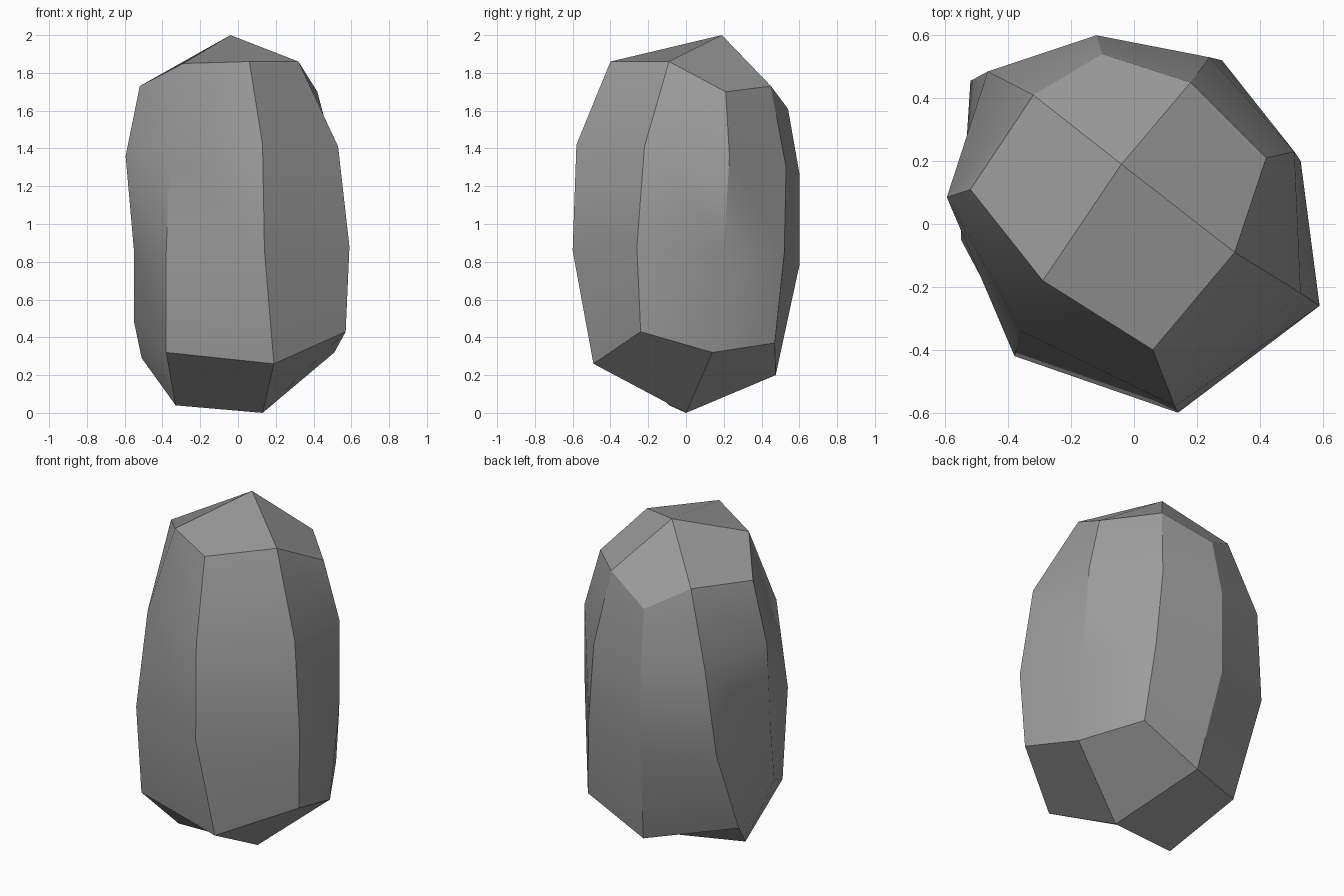
import bpy
import bmesh
import math

default_cube = bpy.data.objects.get("Cube")
if default_cube:
    bpy.data.objects.remove(default_cube, do_unlink=True)


def make_material(name, colour):
    material = bpy.data.materials.new(name)
    material.use_nodes = True
    material.diffuse_color = colour
    shader = material.node_tree.nodes["Principled BSDF"]
    shader.inputs["Base Color"].default_value = colour
    return material


# Ridges of the boulder, counter-clockwise, each running from shoulder to foot
ridges = {
    "front_right": [(-.29, -.18, 1.85), (-.36, -.34, 1.4), (-.38, -.42, .85), (-.38, -.37, .32)],
    "front": [(.06, -.4, 1.86), (.13, -.58, 1.42), (.14, -.6, .86), (.19, -.49, .26)],
    "front_left": [(.32, -.09, 1.86), (.53, -.22, 1.41), (.59, -.26, .88), (.57, -.24, .43)],
    "left": [(.42, .21, 1.7), (.51, .23, 1.36), (.53, .2, .85), (.51, .14, .32)],
    "back_left": [(.18, .45, 1.73), (.24, .53, 1.3), (.28, .52, .84), (.32, .47, .37)],
    "back": [(-.1, .54, 1.61), (-.12, .6, 1.27), (-.12, .6, .78), (-.05, .475, .2)],
    "back_right": [(-.32, .41, 1.74), (-.465, .485, 1.32), (-.52, .455, .81), (-.51, .23, .29)],
    "right": [(-.52, .11, 1.73), (-.595, .085, 1.36), (-.55, -.01, .85), (-.55, -.05, .48)],
}
peak_position = (-.04, .19, 2)
base_position = (.13, 0, 0)
heel_position = (-.33, -.09, .04)

bm = bmesh.new()
ridge = {name: [bm.verts.new(p) for p in points] for name, points in ridges.items()}
order = list(ridge)

# Side panels between neighbouring ridges
for name, following in zip(order, order[1:] + order[:1]):
    a, b = ridge[name], ridge[following]
    for upper in range(len(a) - 1):
        lower = upper + 1
        bm.faces.new((a[upper], a[lower], b[lower], b[upper]))

# Four crown facets meeting at the peak
peak = bm.verts.new(peak_position)
for i in range(0, len(order), 2):
    trio = [ridge[order[(i + k) % len(order)]][0] for k in range(3)]
    bm.faces.new([peak] + trio)

# Underside facets meeting at the base point and the low heel
base = bm.verts.new(base_position)
heel = bm.verts.new(heel_position)
foot = {name: points[-1] for name, points in ridge.items()}
bm.faces.new((base, foot["left"], foot["front_left"], foot["front"]))
bm.faces.new((base, foot["back"], foot["back_left"], foot["left"]))
bm.faces.new((base, foot["front"], foot["front_right"], heel))
bm.faces.new((base, heel, foot["back_right"], foot["back"]))
bm.faces.new((heel, foot["front_right"], foot["right"], foot["back_right"]))

bmesh.ops.recalc_face_normals(bm, faces=bm.faces)
mesh = bpy.data.meshes.new("boulder")
bm.to_mesh(mesh)
bm.free()

boulder = bpy.data.objects.new("boulder", mesh)
bpy.context.collection.objects.link(boulder)
mesh.materials.append(make_material("stone_grey", (.33, .33, .33, 1)))

# Soft facets with crisp ridges
bpy.ops.object.select_all(action="DESELECT")
boulder.select_set(True)
bpy.context.view_layer.objects.active = boulder
bpy.ops.object.shade_smooth_by_angle(angle=math.radians(30))
